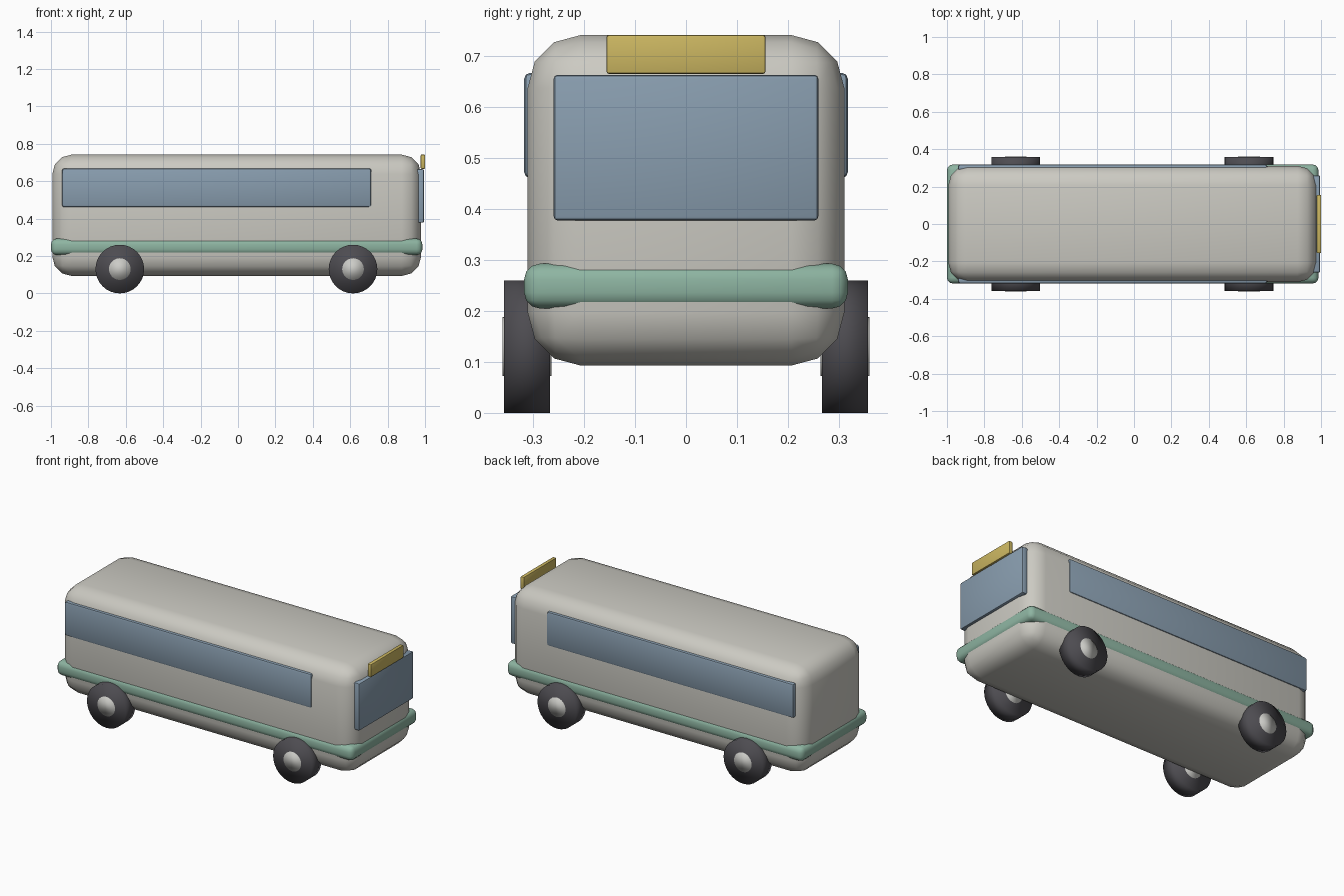
import bpy, math

if "Cube" in bpy.data.objects:
    bpy.data.objects.remove(bpy.data.objects["Cube"])


def material(name, rgb):
    m = bpy.data.materials.new(name)
    m.diffuse_color = (*rgb, 1)
    m.use_nodes = True
    m.node_tree.nodes["Principled BSDF"].inputs["Base Color"].default_value = m.diffuse_color
    return m


CREAM = material("warm grey paint", (0.60, 0.59, 0.54))
GREEN = material("green trim", (0.27, 0.46, 0.36))
GLASS = material("blue glass", (0.25, 0.34, 0.43))
YELLOW = material("yellow sign", (0.60, 0.47, 0.12))
RUBBER = material("dark rubber", (0.075, 0.072, 0.082))
METAL = material("hub metal", (0.60, 0.60, 0.57))


def box(name, lo, hi, bevel, segments, mat):
    """Box between two corners with rounded edges."""
    bpy.ops.mesh.primitive_cube_add(size=1, location=[(a + b) / 2 for a, b in zip(lo, hi)])
    o = bpy.context.object
    o.name = name
    o.scale = [b - a for a, b in zip(lo, hi)]
    bpy.ops.object.transform_apply(location=False, rotation=False, scale=True)
    mod = o.modifiers.new("round", 'BEVEL')
    mod.width = bevel
    mod.segments = segments
    bpy.ops.object.modifier_apply(modifier=mod.name)
    o.data.materials.append(mat)
    bpy.ops.object.shade_smooth_by_angle(angle=math.radians(35))
    return o


def disc(name, x, y, radius, width, mat):
    """Smooth cylinder with its axle along y."""
    bpy.ops.mesh.primitive_cylinder_add(vertices=32, radius=radius, depth=width,
                                        location=(x, y, 0.13), rotation=(math.pi / 2, 0, 0))
    o = bpy.context.object
    o.name = name
    o.data.materials.append(mat)
    bpy.ops.object.shade_smooth()


# Body shell and the trim band, which stands proud of it all round
box("body", (-0.993, -0.311, 0.093), (0.979, 0.311, 0.742), 0.104, 3, CREAM)
box("trim_band", (-1.0, -0.318, 0.205), (0.986, 0.318, 0.293), 0.031, 3, GREEN)

# Windscreen and destination sign on the +x end
box("windscreen", (0.955, -0.26, 0.378), (0.995, 0.26, 0.664), 0.008, 2, GLASS)
box("destination_sign", (0.977, -0.156, 0.666), (1.0, 0.156, 0.742), 0.004, 2, YELLOW)

# Side windows and wheels, both sides
for side, s in (("right", -1), ("left", 1)):
    y0, y1 = sorted((s * 0.285, s * 0.318))
    box(side + "_window", (-0.941, y0, 0.461), (0.713, y1, 0.668), 0.012, 2, GLASS)
    for end, x in (("rear", -0.632), ("front", 0.615)):
        disc(f"{end}_{side}_wheel", x, s * 0.312, 0.13, 0.09, RUBBER)
        disc(f"{end}_{side}_hub", x, s * 0.312, 0.058, 0.096, METAL)
